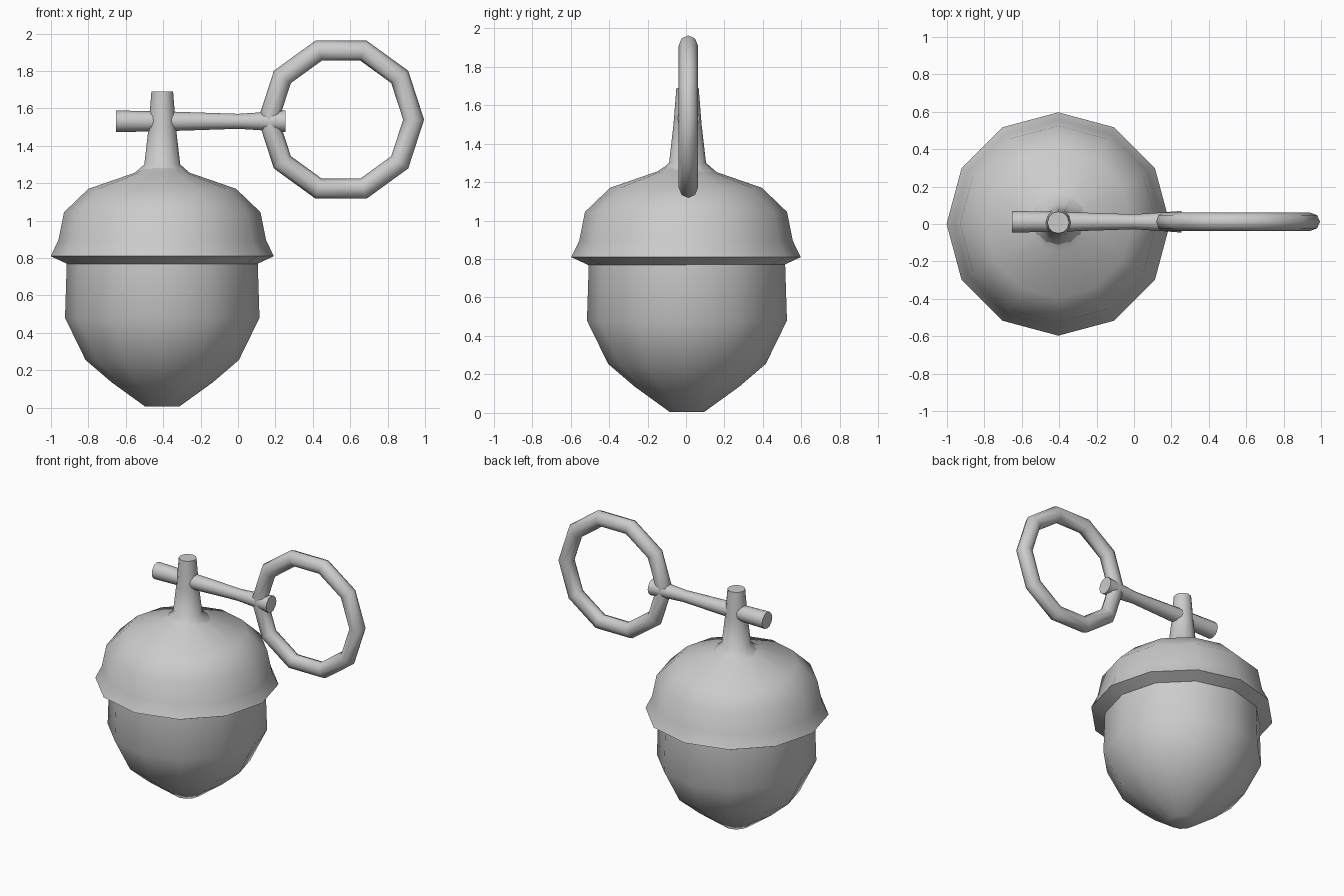
import bpy
import bmesh
from math import pi, cos, sin, radians
from mathutils import Matrix

if "Cube" in bpy.data.objects:
    bpy.data.objects.remove(bpy.data.objects["Cube"])


def finish(name, bm, matrix):
    """Turn a bmesh into a smooth-shaded object."""
    bmesh.ops.recalc_face_normals(bm, faces=bm.faces)
    bm.transform(matrix)
    mesh = bpy.data.meshes.new(name)
    bm.to_mesh(mesh)
    bm.free()
    obj = bpy.data.objects.new(name, mesh)
    bpy.context.collection.objects.link(obj)
    bpy.ops.object.select_all(action='DESELECT')
    obj.select_set(True)
    bpy.context.view_layer.objects.active = obj
    bpy.ops.object.shade_smooth_by_angle(angle=radians(62))
    return obj


def bridge(bm, a, b):
    n = len(a)
    for i in range(n):
        bm.faces.new((a[i], a[(i + 1) % n], b[(i + 1) % n], b[i]))


def lathe(name, profile, sides, matrix, cap_start=True, cap_end=True):
    """Revolve (radius, height) points around z."""
    bm = bmesh.new()
    rings = [[bm.verts.new((r * cos(2 * pi * i / sides), r * sin(2 * pi * i / sides), z))
              for i in range(sides)] for r, z in profile]
    for a, b in zip(rings, rings[1:]):
        bridge(bm, a, b)
    if cap_start:
        bm.faces.new(rings[0])
    if cap_end:
        bm.faces.new(rings[-1])
    return finish(name, bm, matrix)


def torus(name, major, minor, depth, segments, sides, matrix):
    """Low-poly ring lying in the xz plane."""
    bm = bmesh.new()
    rings = []
    for i in range(segments):
        a = 2 * pi * i / segments
        ring = []
        for j in range(sides):
            t = 2 * pi * j / sides
            r = major + minor * cos(t)
            ring.append(bm.verts.new((r * cos(a), depth * sin(t), r * sin(a))))
        rings.append(ring)
    for i in range(segments):
        bridge(bm, rings[i], rings[(i + 1) % segments])
    return finish(name, bm, matrix)


AXIS_X = -0.405

# nut body, tucked up under the cap
lathe("acorn_nut",
      [(0.09, 0.005), (0.27, 0.135), (0.41, 0.255), (0.52, 0.48), (0.51, 0.79)],
      12, Matrix.Translation((AXIS_X, 0.005, 0)), cap_end=False)

# cap with flared rim
lathe("acorn_cap",
      [(0.50, 0.765), (0.597, 0.81), (0.555, 0.895), (0.525, 1.045),
       (0.395, 1.17), (0.15, 1.255), (0.08, 1.30)],
      12, Matrix.Translation((AXIS_X, 0, 0)), cap_start=False, cap_end=False)

# tapering stem
lathe("stem",
      [(0.15, 1.253), (0.096, 1.30), (0.073, 1.50), (0.058, 1.69)],
      12, Matrix.Translation((AXIS_X, 0.008, 0)), cap_start=False)

# cross bar through the stem, waisted in the middle
lathe("cross_bar",
      [(0.058, -0.652), (0.052, -0.36), (0.04, 0.0), (0.047, 0.11), (0.058, 0.255)],
      12, Matrix.Translation((0, 0.012, 1.531)) @ Matrix.Rotation(pi / 2, 4, 'Y'))

# pull ring
torus("pull_ring", 0.388, 0.056, 0.05, 10, 8,
      Matrix.Translation((0.551, 0.012, 1.54)))
